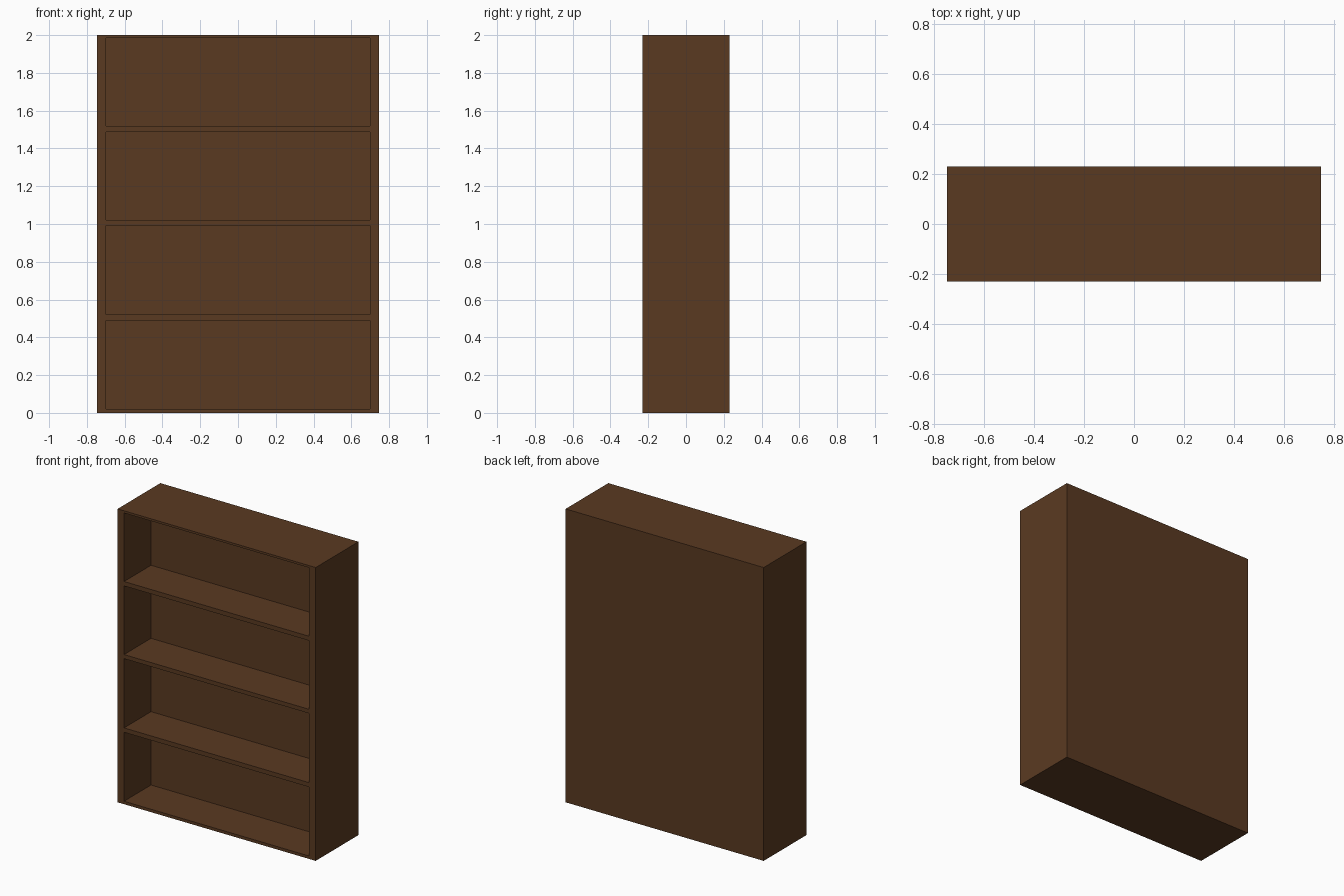
import bpy, bmesh
from mathutils import Vector

if "Cube" in bpy.data.objects:
    bpy.data.objects.remove(bpy.data.objects["Cube"])

W, D, H = 1.494, 0.46, 2.0      # outer size
INNER = 0.698                   # half width of the openings
DEPTH = 0.29                    # depth of the compartments
BAYS = [(0.02, 0.49), (0.52, 0.992), (1.02, 1.488), (1.518, 1.985)]

wood = bpy.data.materials.new("dark brown wood")
wood.diffuse_color = (0.102, 0.042, 0.0155, 1)
wood.use_nodes = True
wood.node_tree.nodes["Principled BSDF"].inputs["Base Color"].default_value = wood.diffuse_color

# solid cabinet block standing on the floor
bm = bmesh.new()
bmesh.ops.create_cube(bm, size=1)
bmesh.ops.scale(bm, vec=(W, D, H), verts=bm.verts)
bmesh.ops.translate(bm, vec=(0, 0, H / 2), verts=bm.verts)


def cut(point, normal):
    bmesh.ops.bisect_plane(bm, geom=bm.verts[:] + bm.edges[:] + bm.faces[:],
                           plane_co=point, plane_no=normal)


# score the block along the panel and shelf edges
for x in (-INNER, INNER):
    cut((x, 0, 0), (1, 0, 0))
for bay in BAYS:
    for z in bay:
        cut((0, 0, z), (0, 0, 1))

# push each compartment back from the front
bm.normal_update()
for lo, hi in BAYS:
    cells = [f for f in bm.faces if f.normal.y < -0.9
             and abs(f.calc_center_median().x) < 0.1
             and lo < f.calc_center_median().z < hi]
    for f in cells:
        new = bmesh.ops.extrude_discrete_faces(bm, faces=[f])["faces"]
        bmesh.ops.translate(bm, vec=Vector((0, DEPTH, 0)), verts=new[0].verts[:])

# tidy the scored lines on flat sides
bmesh.ops.recalc_face_normals(bm, faces=bm.faces)
mesh = bpy.data.meshes.new("bookcase")
bm.to_mesh(mesh)
bm.free()
mesh.materials.append(wood)
bookcase = bpy.data.objects.new("bookcase", mesh)
bpy.context.collection.objects.link(bookcase)
